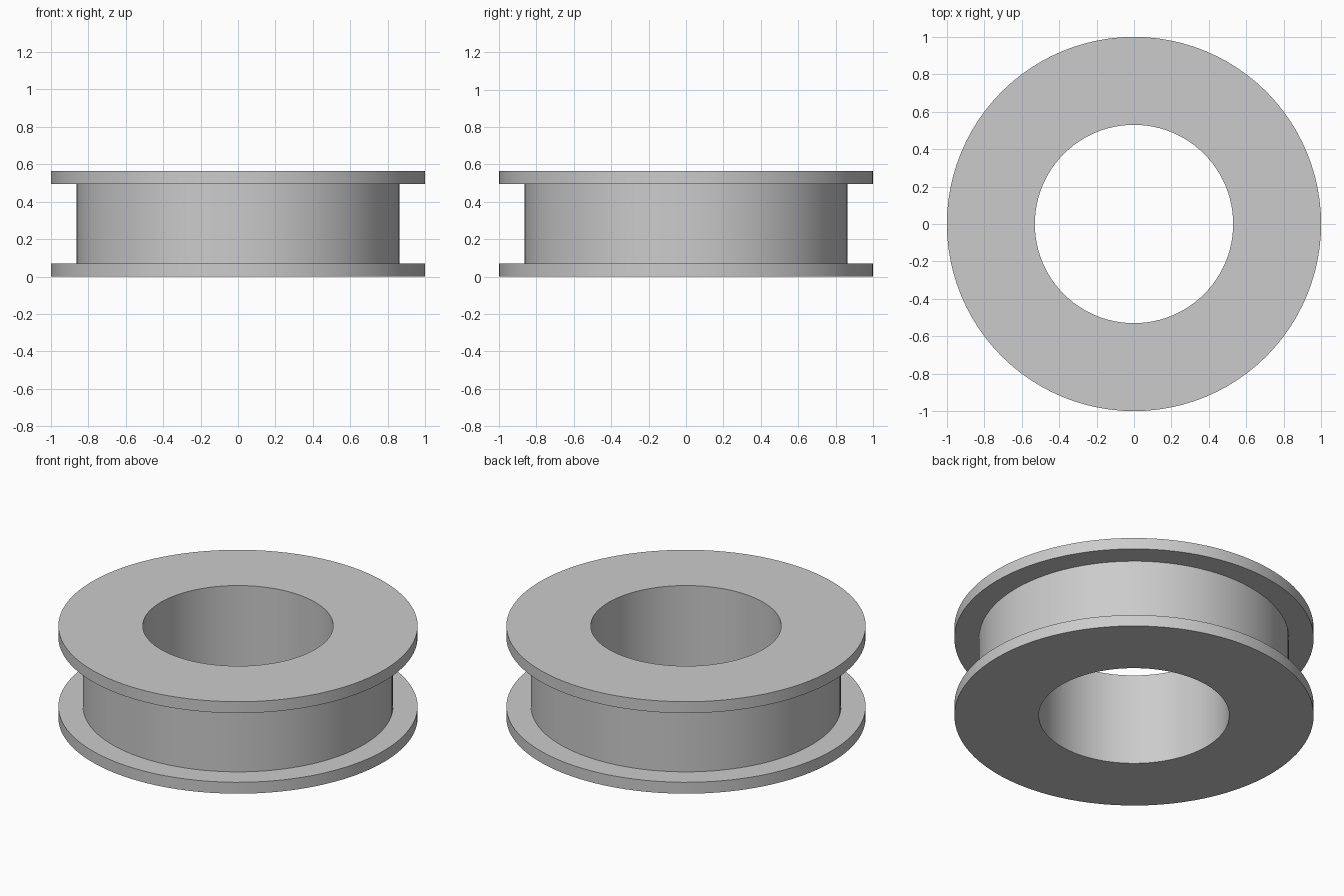
import bpy, bmesh
from math import tau
from mathutils import Matrix, Vector

cube = bpy.data.objects.get("Cube")
if cube:
    bpy.data.objects.remove(cube, do_unlink=True)

# Dimensions
SEGMENTS = 96
HEIGHT, FLANGE = 0.565, 0.07
OUTER, GROOVE, BORE = 1.0, 0.863, 0.53

# Plain grey
grey = bpy.data.materials.new("light_grey")
grey.use_nodes = True
grey.diffuse_color = (0.6, 0.6, 0.6, 1)
grey.node_tree.nodes["Principled BSDF"].inputs["Base Color"].default_value = grey.diffuse_color


def lathe(name, profile):
    """Revolve a closed (radius, height) profile around the z axis."""
    bm = bmesh.new()
    verts = [bm.verts.new((r, 0, z)) for r, z in profile]
    edges = [bm.edges.new((v, verts[(i + 1) % len(verts)])) for i, v in enumerate(verts)]
    bmesh.ops.spin(bm, geom=verts + edges, cent=(0, 0, 0), axis=(0, 0, 1),
                   angle=tau, steps=SEGMENTS, use_merge=True)
    bmesh.ops.remove_doubles(bm, verts=bm.verts[:], dist=0.0001)
    bmesh.ops.recalc_face_normals(bm, faces=bm.faces[:])
    mesh = bpy.data.meshes.new(name)
    bm.to_mesh(mesh)
    bm.free()
    mesh.materials.append(grey)
    obj = bpy.data.objects.new(name, mesh)
    bpy.context.collection.objects.link(obj)
    bpy.ops.object.select_all(action="DESELECT")
    obj.select_set(True)
    bpy.context.view_layer.objects.active = obj
    bpy.ops.object.shade_smooth_by_angle()
    return obj


# Spool ring: two flanges, a recessed groove and a straight bore in one turned piece
lathe("flanged_ring", [
    (BORE, 0), (OUTER, 0), (OUTER, FLANGE), (GROOVE, FLANGE),
    (GROOVE, HEIGHT - FLANGE), (OUTER, HEIGHT - FLANGE), (OUTER, HEIGHT), (BORE, HEIGHT),
])
